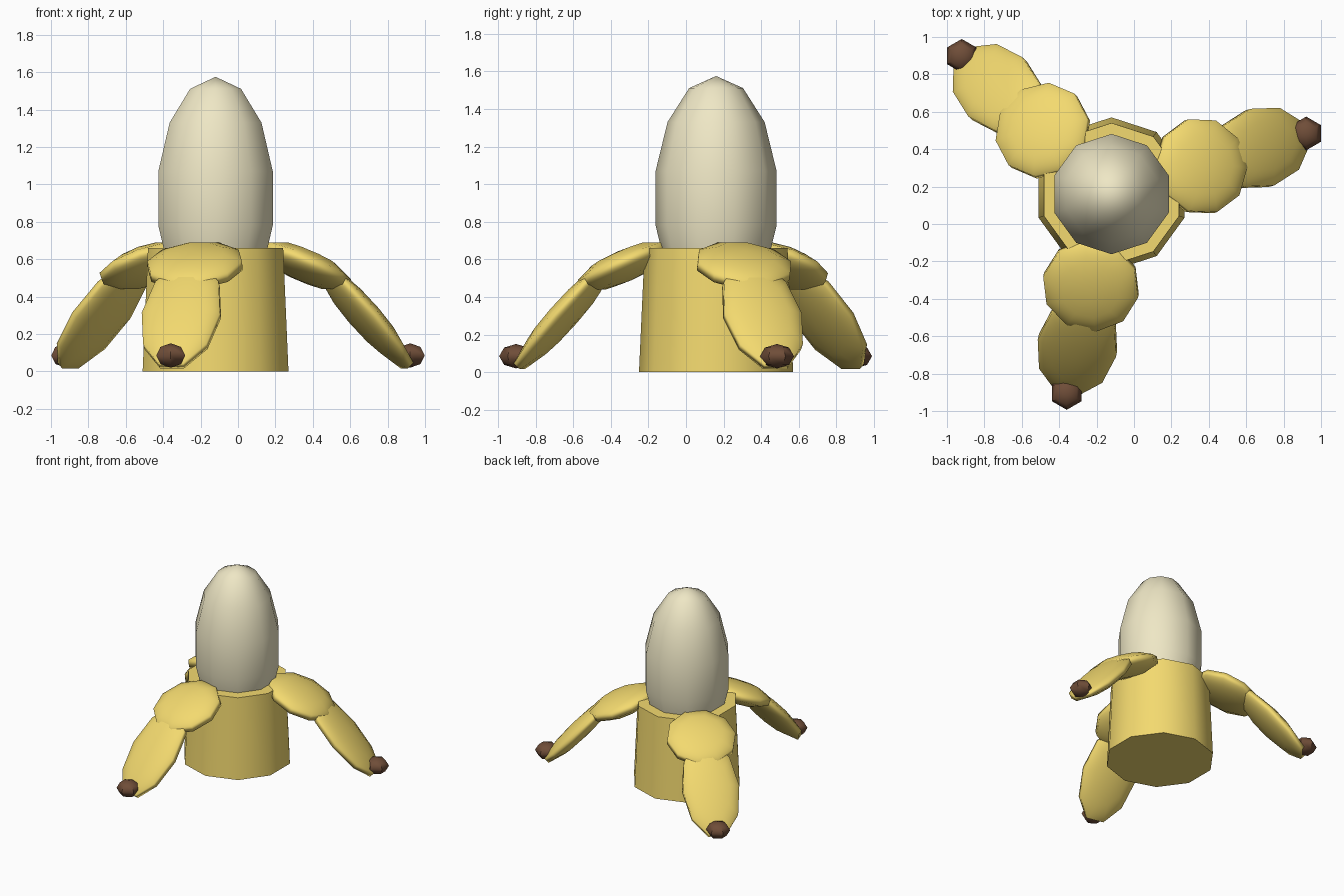
import bpy
from math import radians, cos, sin

if "Cube" in bpy.data.objects:
    bpy.data.objects.remove(bpy.data.objects["Cube"])

CX, CY = -0.12, 0.16          # axis of the fruit


def material(name, color):
    m = bpy.data.materials.new(name)
    m.diffuse_color = (*color, 1)
    m.use_nodes = True
    m.node_tree.nodes["Principled BSDF"].inputs["Base Color"].default_value = m.diffuse_color
    return m


PEEL = material("peel_yellow", (0.90, 0.70, 0.16))
FLESH = material("flesh_cream", (0.86, 0.80, 0.56))
TIP = material("tip_brown", (0.16, 0.075, 0.04))


def finish(name, mat, angle=45):
    ob = bpy.context.object
    ob.name = name
    ob.data.materials.append(mat)
    bpy.ops.object.shade_smooth_by_angle(angle=radians(angle))
    return ob


def ellipsoid(name, mat, loc, scale, segs, rings, rot=(0, 0, 0)):
    bpy.ops.mesh.primitive_uv_sphere_add(segments=segs, ring_count=rings, radius=1,
                                         location=loc, rotation=rot)
    bpy.context.object.scale = scale
    return finish(name, mat)


# Lower peel: tapered ten-sided cup
bpy.ops.mesh.primitive_cone_add(vertices=10, radius1=0.41, radius2=0.38, depth=0.66,
                                location=(CX, CY, 0.33))
finish("peel_base", PEEL)

# Exposed fruit
ellipsoid("fruit", FLESH, (CX, CY, 0.925), (0.33, 0.33, 0.65), 10, 7)

# Three drooping peel strips, each two flat lobes and a brown tip
for i in range(3):
    a = radians(17.3 + 120 * i)

    def at(d, z):
        return (CX + d * cos(a), CY + d * sin(a), z)

    ellipsoid(f"peel_upper_{i + 1}", PEEL, at(0.50, 0.565), (0.273, 0.273, 0.085),
              10, 5, (0, radians(24), a))
    ellipsoid(f"peel_lower_{i + 1}", PEEL, at(0.83, 0.30), (0.40, 0.225, 0.07),
              10, 5, (0, radians(48), a))
    ellipsoid(f"peel_tip_{i + 1}", TIP, at(1.09, 0.085), (0.09, 0.09, 0.065), 6, 4)
